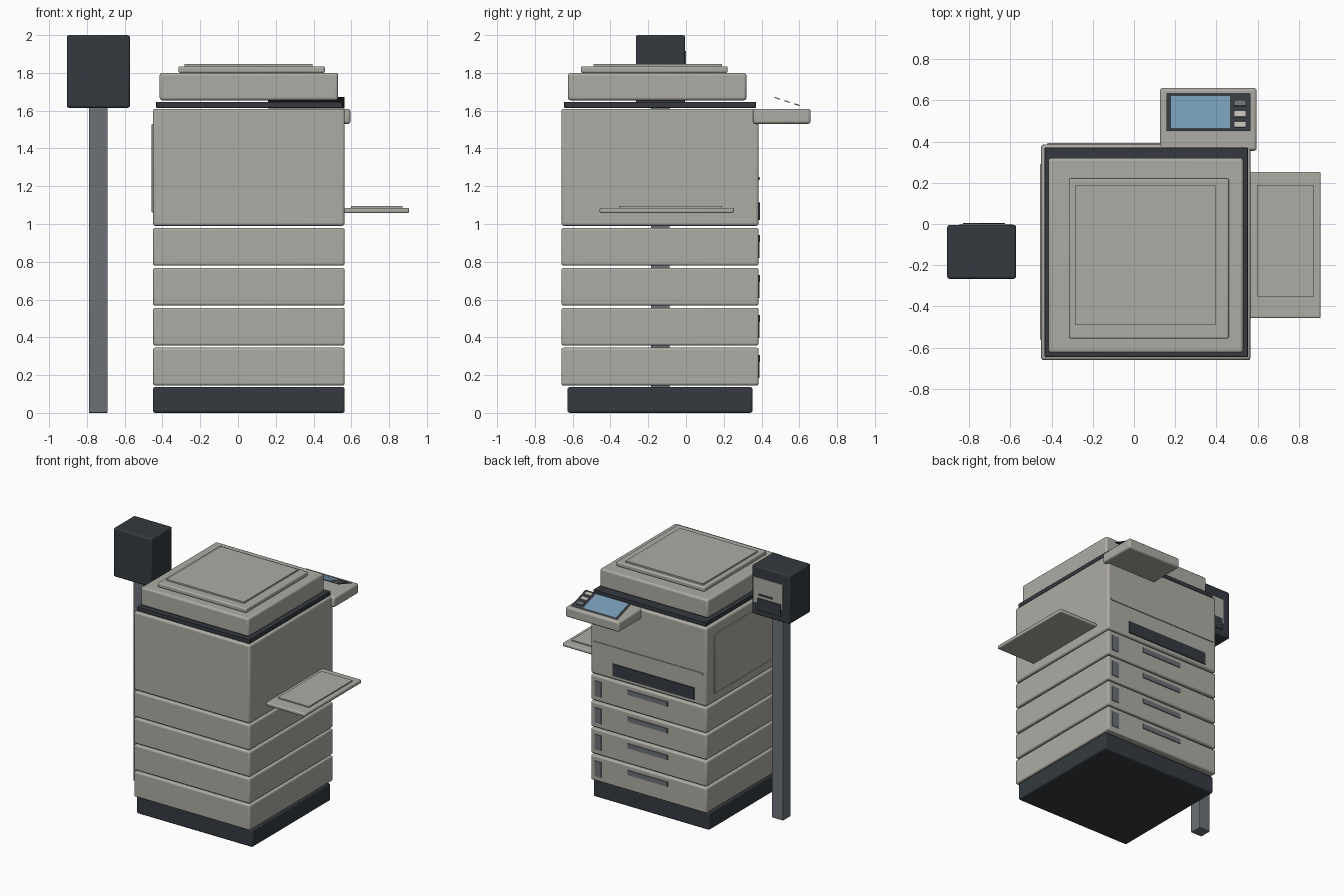
import bpy
import bmesh
from math import atan2
from mathutils import Matrix, Vector

cube = bpy.data.objects.get("Cube")
if cube:
    bpy.data.objects.remove(cube, do_unlink=True)


def material(name, r, g, b):
    m = bpy.data.materials.new(name)
    m.use_nodes = True
    m.diffuse_color = (r, g, b, 1)
    m.node_tree.nodes["Principled BSDF"].inputs["Base Color"].default_value = (r, g, b, 1)
    return m


beige = material("warm grey plastic", 0.42, 0.41, 0.37)
dark = material("dark slate", 0.035, 0.042, 0.051)
steel = material("steel grey", 0.15, 0.165, 0.185)
blue = material("screen blue", 0.18, 0.32, 0.45)
pale = material("pale button", 0.52, 0.51, 0.46)


def finish(name, bm, mat):
    mesh = bpy.data.meshes.new(name)
    bm.to_mesh(mesh)
    bm.free()
    mesh.materials.append(mat)
    obj = bpy.data.objects.new(name, mesh)
    bpy.context.collection.objects.link(obj)
    return obj


def box(name, mat, x, y, z, bevel=0.0):
    """Box from (min, max) ranges with optional rounded edges."""
    lo, hi = Vector((x[0], y[0], z[0])), Vector((x[1], y[1], z[1]))
    bm = bmesh.new()
    bmesh.ops.create_cube(bm, size=1, matrix=Matrix.Translation((lo + hi) / 2) @ Matrix.Diagonal((*(hi - lo), 1)))
    obj = finish(name, bm, mat)
    if bevel:
        mod = obj.modifiers.new("Rounded edges", "BEVEL")
        mod.width = bevel
        mod.segments = 3
        bpy.ops.object.select_all(action="DESELECT")
        obj.select_set(True)
        bpy.context.view_layer.objects.active = obj
        bpy.ops.object.shade_smooth_by_angle()
    return obj


# Cabinet: plinth, paper drawers, main housing
WX, WY = (-0.45, 0.565), (-0.66, 0.385)
FACE = WY[1]
box("plinth", dark, WX, (-0.627, 0.352), (0, 0.137), 0.012)
for i in range(4):
    z = 0.145 + i * 0.2115
    box(f"paper_drawer_{i + 1}", beige, WX, WY, (z, z + 0.2), 0.012)
    box(f"drawer_handle_{i + 1}", steel, (-0.11, 0.24), (FACE - 0.005, FACE + 0.007), (z + 0.125, z + 0.162))
    box(f"drawer_label_{i + 1}", steel, (0.47, 0.53), (FACE - 0.005, FACE + 0.005), (z + 0.04, z + 0.16))
box("main_housing", beige, WX, WY, (0.99, 1.61), 0.014)
box("output_slot", dark, (-0.345, 0.37), (FACE - 0.005, FACE + 0.007), (1.02, 1.115))
box("housing_seam", beige, (-0.42, 0.54), (FACE - 0.005, FACE + 0.007), (1.232, 1.25))
box("side_door", beige, (-0.457, -0.44), (-0.56, 0.29), (1.06, 1.53), 0.004)

# Scanner and lid
box("scanner_neck", dark, (-0.433, 0.552), (-0.645, 0.37), (1.615, 1.647), 0.003)
box("scanner_lid", beige, (-0.415, 0.53), (-0.625, 0.32), (1.655, 1.80), 0.014)
box("lid_pad", beige, (-0.315, 0.46), (-0.556, 0.22), (1.80, 1.835), 0.009)
box("lid_inset", beige, (-0.283, 0.395), (-0.49, 0.19), (1.83, 1.847))

# Side tray
box("side_tray", beige, (0.563, 0.905), (-0.457, 0.253), (1.058, 1.086), 0.008)
box("tray_inset", beige, (0.598, 0.87), (-0.355, 0.19), (1.08, 1.095))

# Control console with a sloping panel
box("control_console", beige, (0.125, 0.595), (0.355, 0.66), (1.53, 1.61), 0.014)
PIVOT = Vector((0, 0.45, 1.672))
DROP = Vector((0, 0.185, -0.06))
tilt = Matrix.Translation(PIVOT) @ Matrix.Rotation(atan2(DROP.z, DROP.y), 4, "X")


def panel_plate(name, mat, x, y, lift):
    """Flat plate on the sloping panel, y measured down the slope."""
    bm = bmesh.new()
    corners = [(x[0], y[0]), (x[1], y[0]), (x[1], y[1]), (x[0], y[1])]
    bm.faces.new([bm.verts.new(tilt @ Vector((*c, lift))) for c in corners])
    return finish(name, bm, mat)


panel_plate("control_panel", dark, (0.158, 0.565), (0, DROP.length), 0)
panel_plate("touch_screen", blue, (0.18, 0.465), (0.016, 0.178), 0.003)
for i, mat in enumerate((pale, pale, steel)):
    y = 0.018 + i * 0.055
    b = box(f"panel_button_{i + 1}", mat, (0.485, 0.543), (y, y + 0.03), (0.001, 0.007))
    b.data.transform(tilt)

# Card reader on a post
box("reader_post", steel, (-0.79, -0.69), (-0.185, -0.087), (0, 1.615), 0.005)
box("reader_head", dark, (-0.906, -0.572), (-0.266, -0.004), (1.615, 2.0), 0.012)
box("reader_plate", beige, (-0.845, -0.59), (-0.01, -0.001), (1.715, 1.915))
box("reader_slot", dark, (-0.755, -0.635), (-0.005, 0.002), (1.775, 1.79))
box("reader_tray", dark, (-0.83, -0.625), (-0.005, 0.004), (1.66, 1.755))
